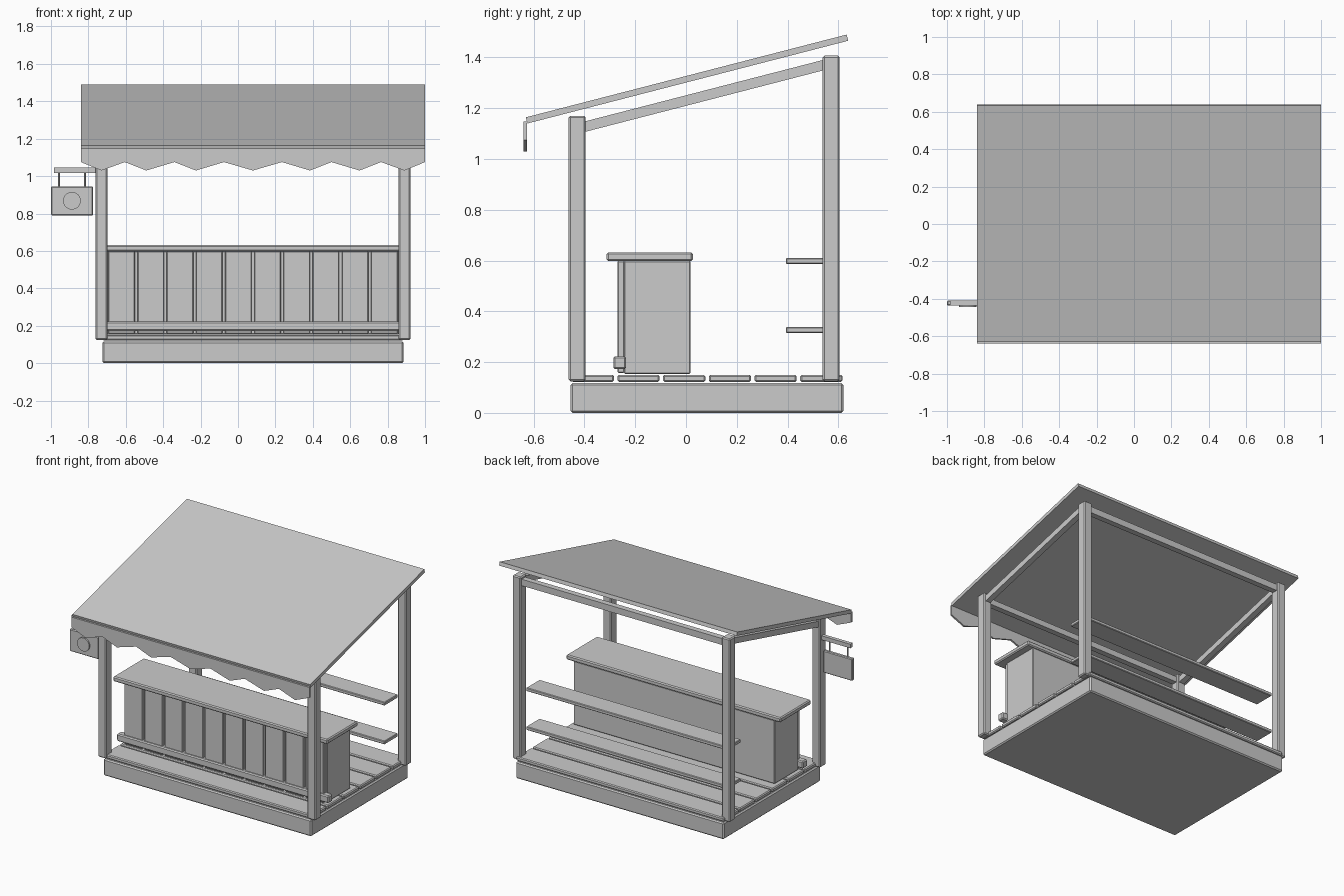
import bpy, bmesh, math
from mathutils import Matrix, Vector

if "Cube" in bpy.data.objects:
    bpy.data.objects.remove(bpy.data.objects["Cube"], do_unlink=True)

grey = bpy.data.materials.new("plain_grey")
grey.use_nodes = True
colour = (0.6, 0.6, 0.6, 1)
grey.diffuse_color = colour
grey.node_tree.nodes["Principled BSDF"].inputs["Base Color"].default_value = colour


def finish(name, bm, bevel=0):
    bmesh.ops.recalc_face_normals(bm, faces=bm.faces[:])
    mesh = bpy.data.meshes.new(name)
    bm.to_mesh(mesh)
    bm.free()
    mesh.materials.append(grey)
    obj = bpy.data.objects.new(name, mesh)
    bpy.context.collection.objects.link(obj)
    if bevel:
        mod = obj.modifiers.new("soft_edges", 'BEVEL')
        mod.width = bevel
        mod.segments = 1
    return obj


def box(name, xs, ys, zs, bevel=0):
    bm = bmesh.new()
    spans = (xs, ys, zs)
    centre = Vector([(a + b) / 2 for a, b in spans])
    size = [b - a for a, b in spans]
    bmesh.ops.create_cube(bm, size=1, matrix=Matrix.Translation(centre) @ Matrix.Diagonal((*size, 1)))
    return finish(name, bm, bevel)


def sloped_box(name, xs, start, end, thickness):
    """Box whose centre line runs between two (y, z) points."""
    dy, dz = end[0] - start[0], end[1] - start[1]
    centre = Vector((sum(xs) / 2, (start[0] + end[0]) / 2, (start[1] + end[1]) / 2))
    size = (xs[1] - xs[0], math.hypot(dy, dz), thickness, 1)
    bm = bmesh.new()
    bmesh.ops.create_cube(bm, size=1, matrix=Matrix.Translation(centre)
                          @ Matrix.Rotation(math.atan2(dz, dy), 4, 'X') @ Matrix.Diagonal(size))
    return finish(name, bm)


def cylinder(name, centre, radius, depth, axis='Z', sides=32):
    bm = bmesh.new()
    turn = Matrix.Rotation(math.pi / 2, 4, 'X') if axis == 'Y' else Matrix()
    bmesh.ops.create_cone(bm, cap_ends=True, segments=sides, radius1=radius, radius2=radius,
                          depth=depth, matrix=Matrix.Translation(centre) @ turn)
    return finish(name, bm)


MID = 0.08                      # middle of the stall across x
INNER = (-0.70, 0.86)           # span between the posts

# Base and floor planks
box("base", (-0.725, 0.885), (-0.455, 0.62), (0, 0.117), 0.008)
for i in range(6):
    y = -0.367 + 0.18 * i
    box(f"floor_plank_{i + 1}", (-0.725, 0.885), (y - 0.083, y + 0.083), (0.122, 0.15), 0.006)

# Posts and sloping rafters on each side
for side, sign in (("left", 1), ("right", -1)):
    x = MID + sign * 0.81
    xs = (x - 0.032, x + 0.032)
    box(f"front_post_{side}", xs, (-0.462, -0.395), (0.124, 1.17), 0.007)
    box(f"back_post_{side}", xs, (0.538, 0.605), (0.124, 1.407), 0.007)
    sloped_box(f"rafter_{side}", (x - 0.02, x + 0.02), (-0.4, 1.127), (0.542, 1.37), 0.04)

# Cross beams
box("front_beam", INNER, (-0.449, -0.409), (1.11, 1.15))
box("back_beam", INNER, (0.552, 0.592), (1.345, 1.39))

# Roof
sloped_box("roof", (-0.84, 1.0), (-0.628, 1.152), (0.636, 1.478), 0.025)

# Zigzag valance, mirrored about the middle
offsets = [0, 0.155, 0.305, 0.42, 0.57, 0.685, 0.81, 0.92]
half = [(o, 1.03 if i % 2 == 0 else 1.075) for i, o in enumerate(offsets)]
hem = [(MID - o, z) for o, z in reversed(half)] + [(MID + o, z) for o, z in half[1:]]
bm = bmesh.new()
outline = hem + [(1.0, 1.148), (-0.84, 1.148)]
face = bm.faces.new([bm.verts.new((x, -0.64, z)) for x, z in outline])
moved = bmesh.ops.extrude_face_region(bm, geom=[face])["geom"]
bmesh.ops.translate(bm, vec=(0, 0.013, 0), verts=[v for v in moved if isinstance(v, bmesh.types.BMVert)])
finish("valance", bm)

# Counter with board front and foot rail
box("counter_body", INNER, (-0.245, 0.018), (0.153, 0.6), 0.005)
box("counter_top", (-0.75, 0.91), (-0.313, 0.027), (0.598, 0.632), 0.007)
pitch = (INNER[1] - INNER[0]) / 10
for i in range(10):
    x = INNER[0] + pitch * i
    box(f"counter_board_{i + 1}", (x + 0.007, x + pitch - 0.007), (-0.27, -0.243), (0.158, 0.599), 0.004)
box("foot_rail", (-0.74, 0.9), (-0.286, -0.236), (0.172, 0.223), 0.007)

# Back shelves
for name, z in (("lower_shelf", 0.315), ("upper_shelf", 0.587)):
    box(name, INNER, (0.393, 0.541), (z, z + 0.024), 0.004)

# Hanging sign
box("sign_arm", (-0.985, -0.755), (-0.436, -0.41), (1.017, 1.045))
box("sign_board", (-1.0, -0.775), (-0.436, -0.41), (0.79, 0.945), 0.005)
cylinder("sign_disc", (-0.888, -0.439, 0.868), 0.047, 0.012, 'Y')
for i, x in enumerate((-0.957, -0.818)):
    cylinder(f"sign_hanger_{i + 1}", (x, -0.423, 0.98), 0.005, 0.08, sides=8)
